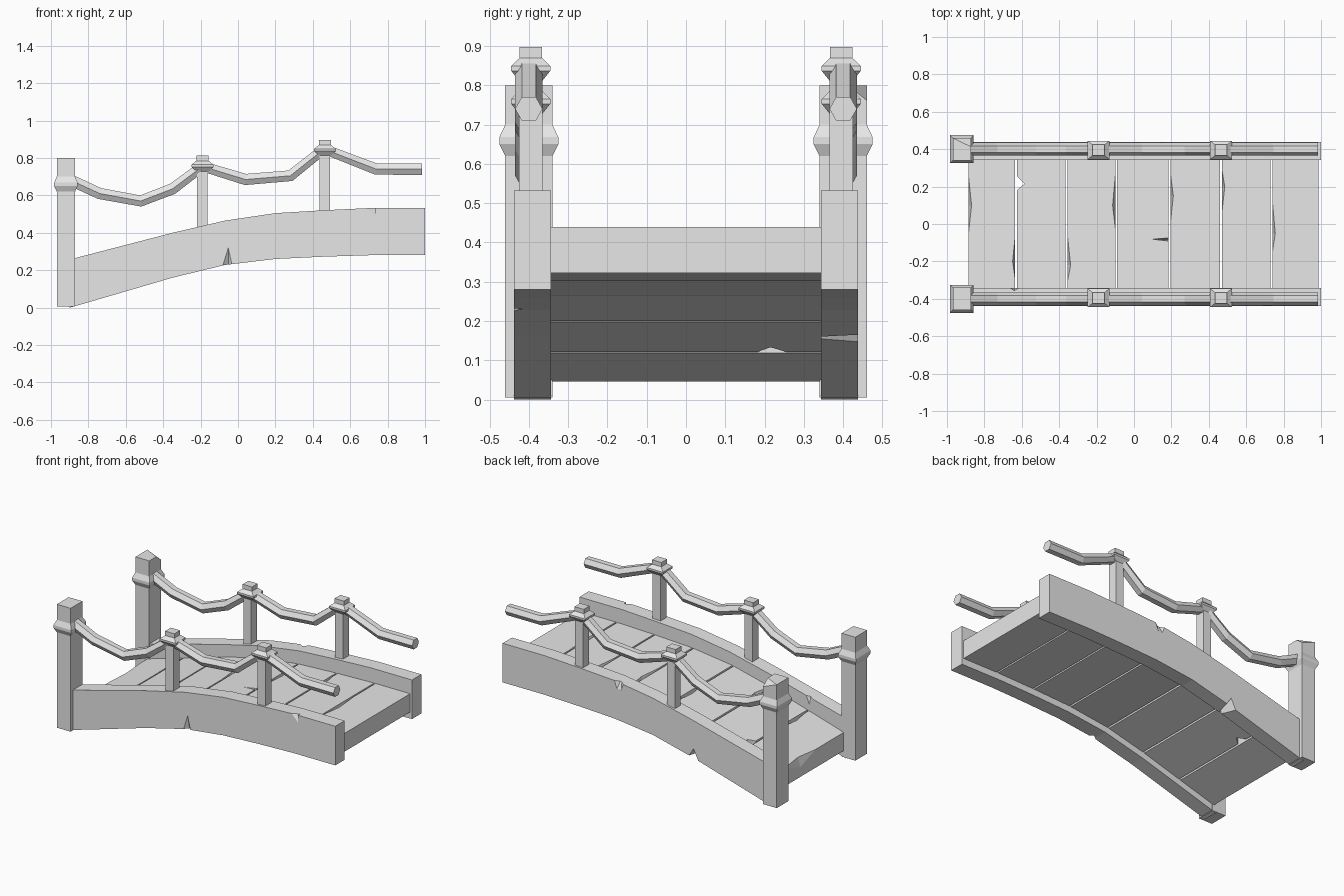
import bpy, bmesh
from mathutils import Vector

cube = bpy.data.objects.get("Cube")
if cube:
    bpy.data.objects.remove(cube)

stone = bpy.data.materials.new("grey_stone")
stone.use_nodes = True
GREY = (0.8, 0.8, 0.8, 1)
stone.diffuse_color = GREY
stone.node_tree.nodes["Principled BSDF"].inputs["Base Color"].default_value = GREY


def finish(bm, name):
    bmesh.ops.recalc_face_normals(bm, faces=bm.faces)
    mesh = bpy.data.meshes.new(name)
    bm.to_mesh(mesh)
    bm.free()
    mesh.materials.append(stone)
    obj = bpy.data.objects.new(name, mesh)
    bpy.context.collection.objects.link(obj)
    return obj


def loft(name, rings):
    """Skin a list of equal rings and cap both ends."""
    bm = bmesh.new()
    loops = [[bm.verts.new(p) for p in ring] for ring in rings]
    n = len(loops[0])
    for a, b in zip(loops, loops[1:]):
        for i in range(n):
            j = (i + 1) % n
            bm.faces.new((a[i], a[j], b[j], b[i]))
    bm.faces.new(loops[0])
    bm.faces.new(loops[-1])
    return finish(bm, name)


def chip(obj, points):
    """Cut the convex hull of the points out of an object."""
    bm = bmesh.new()
    verts = [bm.verts.new(p) for p in points]
    bmesh.ops.convex_hull(bm, input=verts)
    cutter = finish(bm, "chip_cutter")
    cutter.hide_render = True
    mod = obj.modifiers.new("chip", "BOOLEAN")
    mod.operation = "DIFFERENCE"
    mod.solver = "EXACT"
    mod.object = cutter
    graph = bpy.context.evaluated_depsgraph_get()
    mesh = bpy.data.meshes.new_from_object(obj.evaluated_get(graph))
    obj.modifiers.clear()
    obj.data = mesh
    bpy.data.objects.remove(cutter)


def square_post(name, x, y, levels):
    """Levels are (z, half width in x, half width in y)."""
    return loft(name, [[(x - a, y - b, z), (x + a, y - b, z),
                        (x + a, y + b, z), (x - a, y + b, z)]
                       for z, a, b in levels])


# Arch: x, underside, top of the side beams
ARCH = [(-0.9, 0.0, 0.257), (-0.87, 0.008, 0.265), (-0.35, 0.16, 0.40),
        (-0.07, 0.228, 0.465), (0.2, 0.26, 0.505), (0.45, 0.272, 0.52),
        (0.7, 0.28, 0.532), (1.0, 0.28, 0.532)]


def underside(x):
    for (x0, z0, _), (x1, z1, _) in zip(ARCH, ARCH[1:]):
        if x <= x1:
            return z0 + (z1 - z0) * (x - x0) / (x1 - x0)
    return ARCH[-1][1]


# Handrail path: x, z
ROPE = [(-0.9, 0.685), (-0.87, 0.67), (-0.74, 0.61), (-0.52, 0.57), (-0.35, 0.635),
        (-0.19, 0.755), (0.04, 0.685), (0.28, 0.705), (0.46, 0.848),
        (0.74, 0.74), (0.985, 0.74)]
HEX = [(0.035, 0), (0.018, 0.03), (-0.018, 0.03),
       (-0.035, 0), (-0.018, -0.03), (0.018, -0.03)]


def handrail(name, y):
    path = [Vector((x, 0, z)) for x, z in ROPE]
    rings = []
    for i, p in enumerate(path):
        before = (p - path[max(i - 1, 0)]).normalized()
        after = (path[min(i + 1, len(path) - 1)] - p).normalized()
        t = (before + after).normalized()
        up = Vector((-t.z, 0, t.x))
        rings.append([p + up * v + Vector((0, y + u, 0)) for u, v in HEX])
    return loft(name, rings)


# Side beams, end posts, rail posts and handrails on both sides
beams, end_posts = {}, {}
for side, s in (("front", -1), ("back", 1)):
    beams[side] = loft(side + "_side_beam", [
        [(x, s * 0.343, lo), (x, s * 0.438, lo), (x, s * 0.438, hi), (x, s * 0.343, hi)]
        for x, lo, hi in ARCH])
    end_posts[side] = square_post(side + "_end_post", -0.92, s * 0.4, [
        (0.005, 0.049, 0.06), (0.62, 0.049, 0.06), (0.65, 0.063, 0.075),
        (0.668, 0.063, 0.075), (0.7, 0.049, 0.06), (0.8, 0.049, 0.06)])
    handrail(side + "_handrail", s * 0.4)
    for label, x, foot, top in (("first", -0.19, 0.40, 0.813), ("second", 0.465, 0.50, 0.897)):
        square_post(f"{side}_{label}_rail_post", x, s * 0.395, [
            (foot, 0.028, 0.03), (top - 0.075, 0.028, 0.03)])
        square_post(f"{side}_{label}_rail_cap", x, s * 0.395, [
            (top - 0.085, 0.033, 0.03), (top - 0.06, 0.058, 0.05),
            (top - 0.048, 0.058, 0.05), (top - 0.028, 0.033, 0.029),
            (top, 0.033, 0.029)])

# Broken corner on the back end post
chip(end_posts["back"], [(-0.98, 0.465, 0.801), (-0.865, 0.408, 0.801),
                         (-0.865, 0.465, 0.755), (-0.865, 0.465, 0.83)])

# Notches in the side beams
chip(beams["front"], [(-0.108, -0.45, 0.19), (-0.012, -0.45, 0.19),
                      (-0.052, -0.45, 0.37), (-0.052, -0.408, 0.19)])
chip(beams["front"], [(0.65, -0.45, 0.545), (0.735, -0.45, 0.545),
                      (0.735, -0.45, 0.46), (0.735, -0.41, 0.545)])
chip(beams["front"], [(-0.69, -0.335, 0.35), (-0.59, -0.335, 0.37),
                      (-0.64, -0.335, 0.25), (-0.64, -0.37, 0.37)])
chip(beams["back"], [(0.11, 0.45, 0.53), (0.23, 0.45, 0.53), (0.15, 0.45, 0.43),
                     (0.19, 0.45, 0.43), (0.17, 0.405, 0.53)])
chip(beams["back"], [(-0.41, 0.45, 0.12), (-0.31, 0.45, 0.14), (-0.36, 0.45, 0.22),
                     (-0.37, 0.33, 0.13), (-0.345, 0.33, 0.13), (-0.357, 0.33, 0.17)])

# Deck planks
SEAMS = [-0.89, -0.63, -0.36, -0.095, 0.19, 0.465, 0.735, 0.992]
planks = []
for i, (a, b) in enumerate(zip(SEAMS, SEAMS[1:])):
    a, b = a + 0.005, b - 0.005
    rings = []
    for x in (a, b):
        z = underside(x)
        rings.append([(x, -0.345, z + 0.042), (x, 0.345, z + 0.042),
                      (x, 0.345, z + 0.16), (x, -0.345, z + 0.16)])
    planks.append(loft(f"deck_plank_{i + 1}", rings))


def worn_edge(i, right, y0, y1, y2, width=0.018):
    """Chip a long sliver off the upper edge of a plank, widest at y1."""
    d = -1 if right else 1
    x = SEAMS[i + 1] - 0.005 if right else SEAMS[i] + 0.005
    z = underside(x) + 0.16
    out = x - d * 0.004
    chip(planks[i], [(out, y0, z + 0.01), (out, y2, z + 0.01),
                     (x + d * width, y1, z + 0.01), (out, y1, z - 0.07)])


worn_edge(0, False, -0.12, 0.1, 0.33)
worn_edge(0, True, -0.345, -0.2, 0.0)
worn_edge(2, False, -0.34, -0.22, 0.0)
worn_edge(2, True, -0.08, 0.1, 0.33)
worn_edge(4, False, -0.05, 0.15, 0.32)
worn_edge(5, False, 0.0, 0.2, 0.33)
worn_edge(6, False, -0.2, -0.05, 0.2)

# Deep notch through one plank and a split in another
chip(planks[1], [(x, y, z) for z in (0.05, 0.4)
                 for x, y in ((-0.64, 0.27), (-0.64, 0.17), (-0.585, 0.215))])
chip(planks[3], [(0.07, -0.08, 0.42), (0.195, -0.07, 0.44),
                 (0.195, -0.095, 0.44), (0.195, -0.085, 0.36)])
